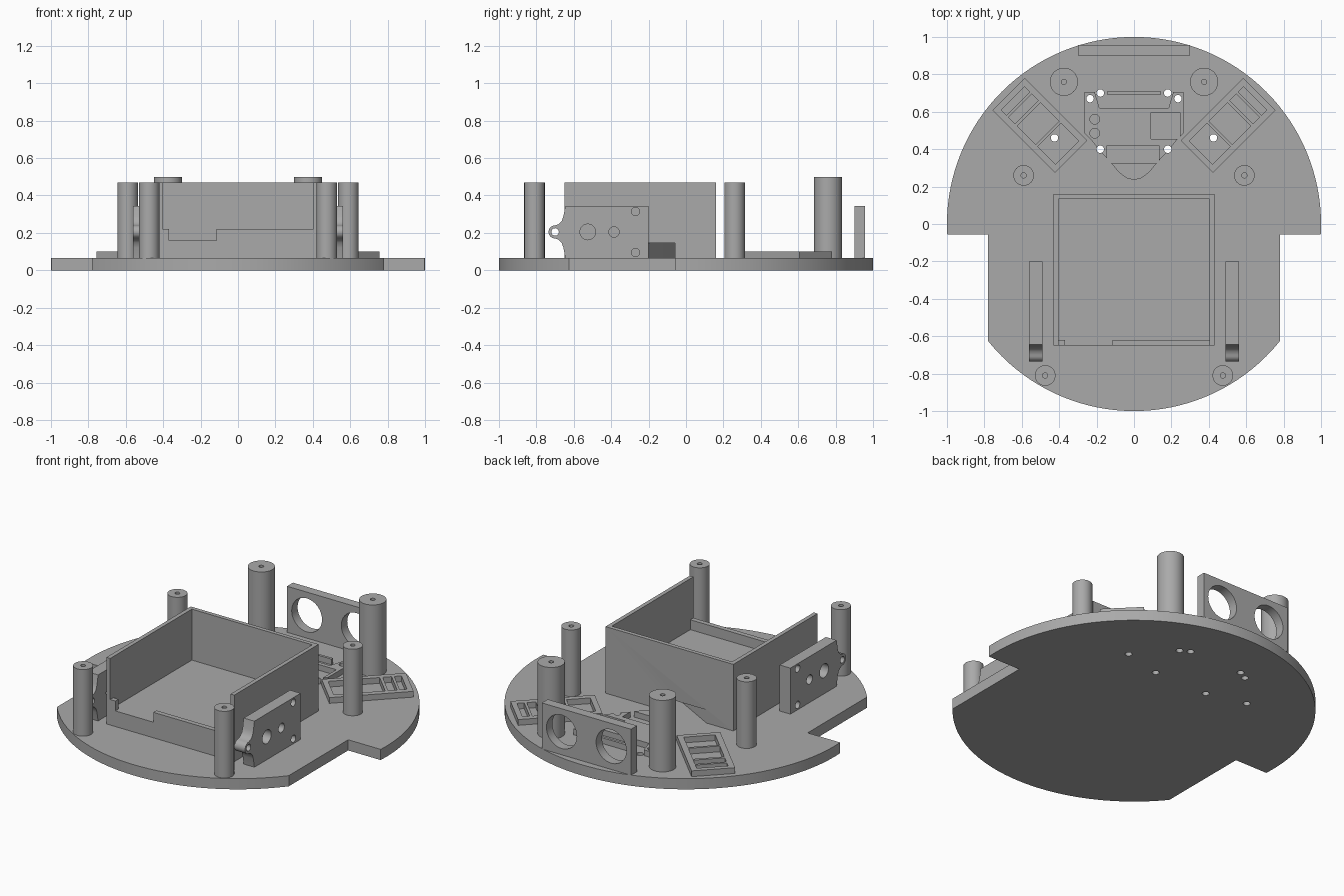
import bpy, bmesh
from math import cos, sin, pi, radians

if "Cube" in bpy.data.objects:
    bpy.data.objects.remove(bpy.data.objects["Cube"])

grey = bpy.data.materials.new("plain_grey")
grey.use_nodes = True
grey.diffuse_color = (0.4, 0.4, 0.4, 1)
grey.node_tree.nodes["Principled BSDF"].inputs["Base Color"].default_value = (0.4, 0.4, 0.4, 1)

BASE = 0.065   # top of the base plate
LOW = 0.1      # top of the sensor mounts
WALL = 0.47    # top of the box and the posts


def circle(x, y, r, n=32):
    return [(x + r * cos(2 * pi * i / n), y + r * sin(2 * pi * i / n)) for i in range(n)]


def rect(x0, x1, y0, y1):
    return [(x0, y0), (x1, y0), (x1, y1), (x0, y1)]


def prism(name, pts, lo, hi, axis="z"):
    """Extrude a profile along an axis; profiles are (x,y), (y,z) or (z,x)."""
    place = {"z": lambda a, b, c: (a, b, c),
             "x": lambda a, b, c: (c, a, b),
             "y": lambda a, b, c: (b, c, a)}[axis]
    bm = bmesh.new()
    rings = [[bm.verts.new(place(a, b, c)) for a, b in pts] for c in (lo, hi)]
    bm.faces.new(rings[0][::-1])
    bm.faces.new(rings[1])
    for i in range(len(pts)):
        j = (i + 1) % len(pts)
        bm.faces.new((rings[0][i], rings[0][j], rings[1][j], rings[1][i]))
    bmesh.ops.recalc_face_normals(bm, faces=bm.faces)
    mesh = bpy.data.meshes.new(name)
    bm.to_mesh(mesh)
    bm.free()
    mesh.materials.append(grey)
    obj = bpy.data.objects.new(name, mesh)
    bpy.context.collection.objects.link(obj)
    return obj


def cut(obj, pts, lo, hi, axis="z"):
    """Subtract an extruded profile from a part."""
    tool = prism("cutter", pts, lo, hi, axis)
    mod = obj.modifiers.new("cut", "BOOLEAN")
    mod.operation, mod.solver, mod.object = "DIFFERENCE", "EXACT", tool
    bpy.context.view_layer.objects.active = obj
    bpy.ops.object.modifier_apply(modifier=mod.name)
    bpy.data.objects.remove(tool)


parts = []
SIDES = ((-1, "right"), (1, "left"))
screw_holes = [(s * x, y) for s in (-1, 1)
               for x, y in ((0.235, 0.67), (0.18, 0.70), (0.18, 0.40), (0.425, 0.46))]

# Round base plate with wheel cutouts
base = prism("base_plate", circle(0, 0, 1, 128), 0, BASE)
for s, _ in SIDES:
    cut(base, rect(*sorted((s * 0.78, s * 1.2)), -1.2, -0.055), -0.1, 0.2)
for x, y in screw_holes:
    cut(base, circle(x, y, 0.02, 20), -0.1, 0.2)
parts.append(base)

# Open battery box with raised floor, stepped front wall and wiring channel
box = prism("battery_box", rect(-0.43, 0.43, -0.65, 0.16), BASE, WALL)
cut(box, rect(-0.405, 0.405, -0.62, 0.135), 0.16, 0.6)
cut(box, rect(-0.405, 0.405, -0.8, -0.5), 0.22, 0.6)
cut(box, rect(-0.37, -0.115, -0.8, -0.5), 0.16, 0.3)
cut(box, [(0.614, -0.31), (0.614, -0.16), (-0.158, 0.26), (-0.434, 0.26)], 0.04, 0.145)
parts.append(box)

# Standoff posts with pilot holes
for s, side in SIDES:
    for label, x, y, r, top in (("front", 0.475, -0.81, 0.055, WALL),
                                ("middle", 0.59, 0.26, 0.055, WALL),
                                ("rear", 0.375, 0.76, 0.075, 0.5)):
        post = prism(f"{label}_post_{side}", circle(s * x, y, r, 40), BASE, top)
        cut(post, circle(s * x, y, 0.014, 16), top - 0.2, top + 0.1)
        parts.append(post)

# Motor brackets with a rounded ear at the front
MID = 0.205
upper = [(-0.2, 0.345), (-0.645, 0.345), (-0.655, 0.29), (-0.665, 0.262), (-0.682, 0.246)]
ear = [(-0.7 + 0.035 * cos(radians(a)), MID + 0.035 * sin(radians(a)))
       for a in range(90, 271, 15)]
lower = [(y, 2 * MID - z) for y, z in reversed(upper)]
for s, side in SIDES:
    bracket = prism(f"motor_bracket_{side}", upper + ear + lower,
                    *sorted((s * 0.49, s * 0.562)), "x")
    for y, z, r in ((-0.7, MID, 0.02), (-0.525, MID, 0.042), (-0.385, MID, 0.028),
                    (-0.27, 0.315, 0.022), (-0.27, 0.095, 0.022)):
        cut(bracket, circle(y, z, r, 24), *sorted((s * 0.4, s * 0.7)), "x")
    parts.append(bracket)

# Rear distance sensor plate with two round openings
plate = prism("rear_sensor_plate", rect(BASE, 0.345, -0.3, 0.3), 0.9, 0.957, "y")
for s, _ in SIDES:
    cut(plate, circle(MID, s * 0.167, 0.102, 48), 0.8, 1.1, "y")
parts.append(plate)


# Diagonal sensor frames divided into pockets
def diagonal(s, u0, u1, v):
    k = 0.7071
    return [(s * (0.503 - k * (a + b)), 0.527 + k * (b - a)) for a, b in rect(u0, u1, -v, v)]


for s, side in SIDES:
    frame = prism(f"diagonal_frame_{side}", diagonal(s, -0.236, 0.236, 0.122), BASE, LOW)
    for u0, u1 in ((-0.205, -0.165), (-0.15, -0.1), (-0.083, 0.057), (0.072, 0.205)):
        cut(frame, diagonal(s, u0, u1, 0.088), BASE - 0.03, 0.2)
    parts.append(frame)

# Central board mount with a rounded nose and shallow pockets
half = [(0.185, 0.62), (0.21, 0.705), (0.265, 0.705), (0.265, 0.485), (0.225, 0.445),
        (0.185, 0.395), (0.13, 0.335), (0.08, 0.275), (0.04, 0.245)]
mount = prism("board_mount", half + [(0, 0.235)] + [(-x, y) for x, y in reversed(half)],
              BASE, LOW)
for area in ((-0.145, 0.135, 0.325, 0.42), (0.09, 0.245, 0.455, 0.595)):
    cut(mount, rect(*area), BASE - 0.03, 0.2)
for y in (0.56, 0.485):
    cut(mount, circle(-0.21, y, 0.026, 24), BASE - 0.03, 0.2)
for x, y in screw_holes:
    if abs(x) < 0.3:
        cut(mount, circle(x, y, 0.02, 20), 0, 0.2)
parts.append(mount)
parts.append(prism("board_stop", rect(-0.145, 0.145, 0.692, 0.708), BASE, LOW))

# Smooth round sides, keep hard edges
bpy.ops.object.select_all(action="DESELECT")
for part in parts:
    part.select_set(True)
bpy.context.view_layer.objects.active = base
bpy.ops.object.shade_smooth_by_angle(angle=radians(30))
